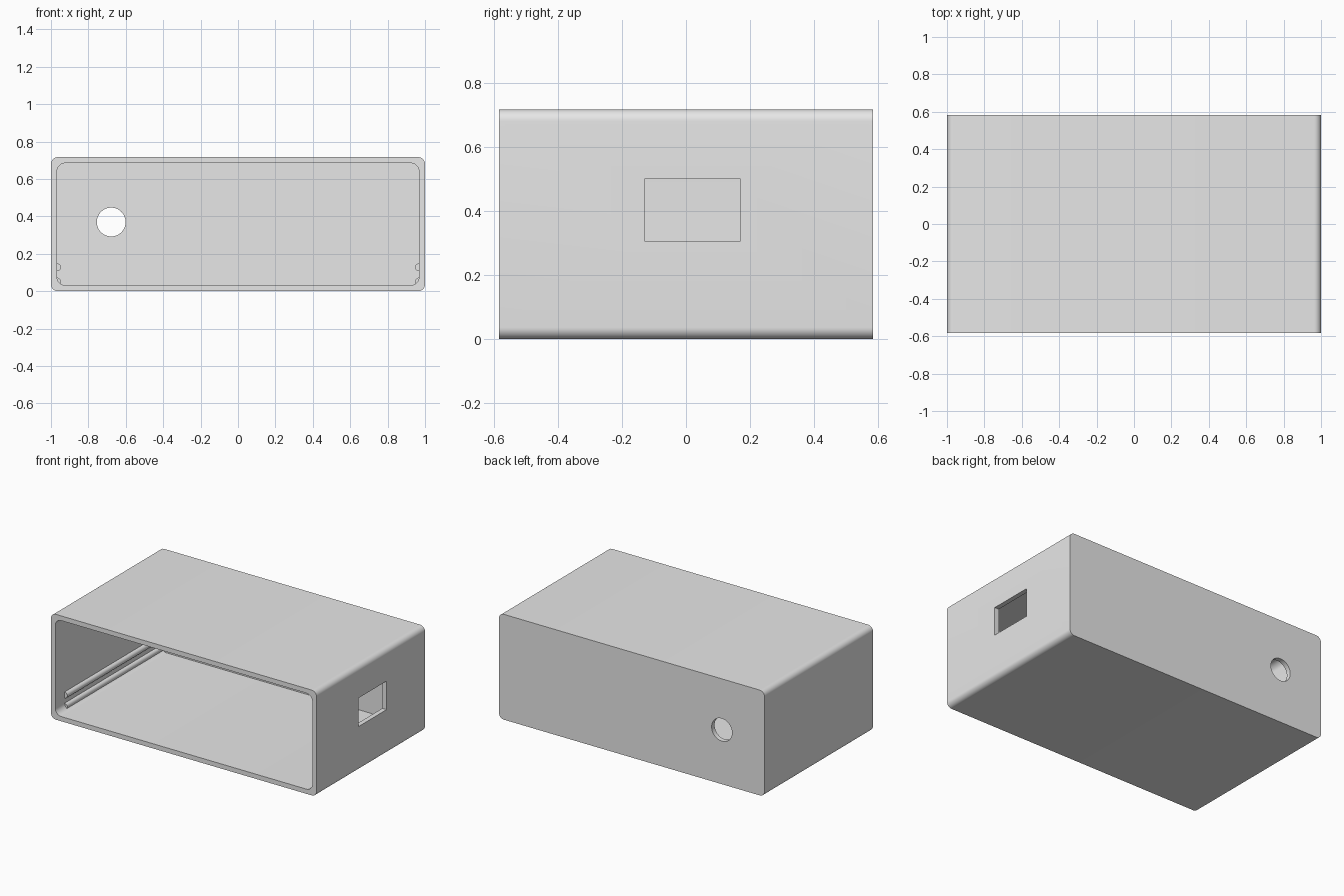
import bpy, bmesh, math
from mathutils import Matrix, Vector

old = bpy.data.objects.get("Cube")
if old:
    bpy.data.objects.remove(old, do_unlink=True)

HALF_W, HALF_D, HEIGHT, WALL = 1.0, 0.583, 0.717, 0.032

grey = bpy.data.materials.new("light_grey")
grey.use_nodes = True
colour = (0.8, 0.8, 0.8, 1)
grey.diffuse_color = colour
grey.node_tree.nodes["Principled BSDF"].inputs["Base Color"].default_value = colour


def finish(name, bm):
    bmesh.ops.recalc_face_normals(bm, faces=bm.faces)
    mesh = bpy.data.meshes.new(name)
    bm.to_mesh(mesh)
    bm.free()
    mesh.materials.append(grey)
    obj = bpy.data.objects.new(name, mesh)
    bpy.context.collection.objects.link(obj)
    return obj


def rounded_block(name, half_w, z0, z1, y0, y1, radius, steps=10):
    """Rounded rectangle in XZ, extruded along Y."""
    bm = bmesh.new()
    corners = [(half_w - radius, z1 - radius), (radius - half_w, z1 - radius),
               (radius - half_w, z0 + radius), (half_w - radius, z0 + radius)]
    ring = []
    for i, (cx, cz) in enumerate(corners):
        for s in range(steps + 1):
            a = math.pi / 2 * (i + s / steps)
            ring.append(bm.verts.new((cx + radius * math.cos(a), y0,
                                      cz + radius * math.sin(a))))
    face = bm.faces.new(ring)
    out = bmesh.ops.extrude_face_region(bm, geom=[face])
    top = [v for v in out["geom"] if isinstance(v, bmesh.types.BMVert)]
    bmesh.ops.translate(bm, verts=top, vec=(0, y1 - y0, 0))
    return finish(name, bm)


def rod(name, x, z, y0, y1, radius, sides):
    """Cylinder lying along Y."""
    bm = bmesh.new()
    place = (Matrix.Translation(Vector((x, (y0 + y1) / 2, z)))
             @ Matrix.Rotation(math.pi / 2, 4, 'X'))
    bmesh.ops.create_cone(bm, cap_ends=True, segments=sides, radius1=radius,
                          radius2=radius, depth=y1 - y0, matrix=place)
    return finish(name, bm)


def box(name, centre, size):
    bm = bmesh.new()
    bmesh.ops.create_cube(bm, size=1, matrix=Matrix.Translation(Vector(centre))
                          @ Matrix.Diagonal(Vector((*size, 1))))
    return finish(name, bm)


def smooth(obj):
    bpy.ops.object.select_all(action='DESELECT')
    obj.select_set(True)
    bpy.context.view_layer.objects.active = obj
    bpy.ops.object.shade_smooth_by_angle(angle=math.radians(30))


# Open-fronted shell, round cable hole in the back, window in the left wall
shell = rounded_block("case_shell", HALF_W, 0, HEIGHT, -HALF_D, HALF_D, 0.037)
cutters = [
    rounded_block("cavity_cutter", HALF_W - WALL, WALL, HEIGHT - WALL,
                  -HALF_D - 0.1, HALF_D - WALL, 0.045),
    rod("cable_hole_cutter", -0.678, 0.37, HALF_D - 0.1, HALF_D + 0.1, 0.077, 48),
    box("window_cutter", (HALF_W, 0.02, 0.403), (0.2, 0.3, 0.194)),
]
for cutter in cutters:
    mod = shell.modifiers.new(cutter.name, 'BOOLEAN')
    mod.operation = 'DIFFERENCE'
    mod.solver = 'EXACT'
    mod.object = cutter

# Apply the cuts and remove the cutters
bpy.context.view_layer.update()
cut_mesh = bpy.data.meshes.new_from_object(
    shell.evaluated_get(bpy.context.evaluated_depsgraph_get()))
shell.modifiers.clear()
shell.data = cut_mesh
for cutter in cutters:
    bpy.data.objects.remove(cutter, do_unlink=True)
smooth(shell)

# Pairs of half-round rails that hold a circuit board
for side, sign in (("left", 1), ("right", -1)):
    for level, z in (("upper", 0.128), ("lower", 0.052)):
        rail = rod(f"{side}_{level}_rail", sign * (HALF_W - WALL), z,
                   -HALF_D + 0.1, HALF_D - WALL / 2, 0.021, 24)
        smooth(rail)
